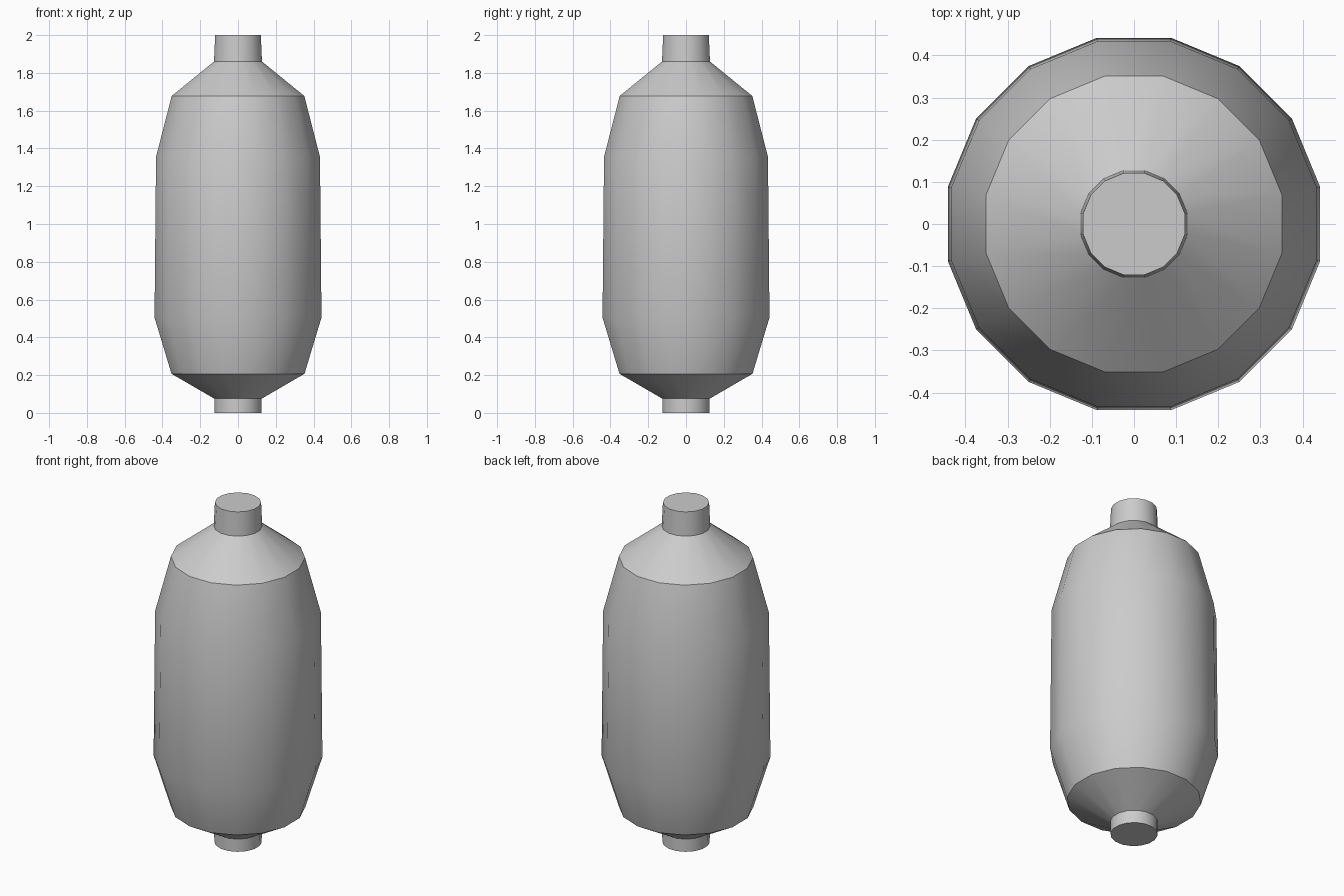
import bpy, bmesh, math

if "Cube" in bpy.data.objects:
    bpy.data.objects.remove(bpy.data.objects["Cube"])

SIDES = 16
HALF = math.pi / SIDES

# Profile: (half width across flats, height)
PROFILE = [
    (0.124, 0.0), (0.125, 0.075), (0.352, 0.207), (0.442, 0.505),
    (0.434, 1.355), (0.351, 1.678), (0.127, 1.86), (0.121, 2.0),
]

bm = bmesh.new()

# Rings of the turned body, with flats facing the axes
rings = []
for width, z in PROFILE:
    r = width / math.cos(HALF)
    rings.append([bm.verts.new((r * math.cos(HALF * (2 * i + 1)),
                                r * math.sin(HALF * (2 * i + 1)), z))
                  for i in range(SIDES)])

# Side walls
for low, high in zip(rings, rings[1:]):
    for i in range(SIDES):
        j = (i + 1) % SIDES
        bm.faces.new((low[i], low[j], high[j], high[i]))

# End caps
bm.faces.new(rings[0][::-1])
bm.faces.new(rings[-1])

mesh = bpy.data.meshes.new("canister_body")
bm.to_mesh(mesh)
bm.free()
body = bpy.data.objects.new("canister_body", mesh)
bpy.context.collection.objects.link(body)

# Smooth round the barrel, sharp at the shoulders and caps
bpy.context.view_layer.objects.active = body
body.select_set(True)
bpy.ops.object.shade_smooth_by_angle(angle=math.radians(30))
